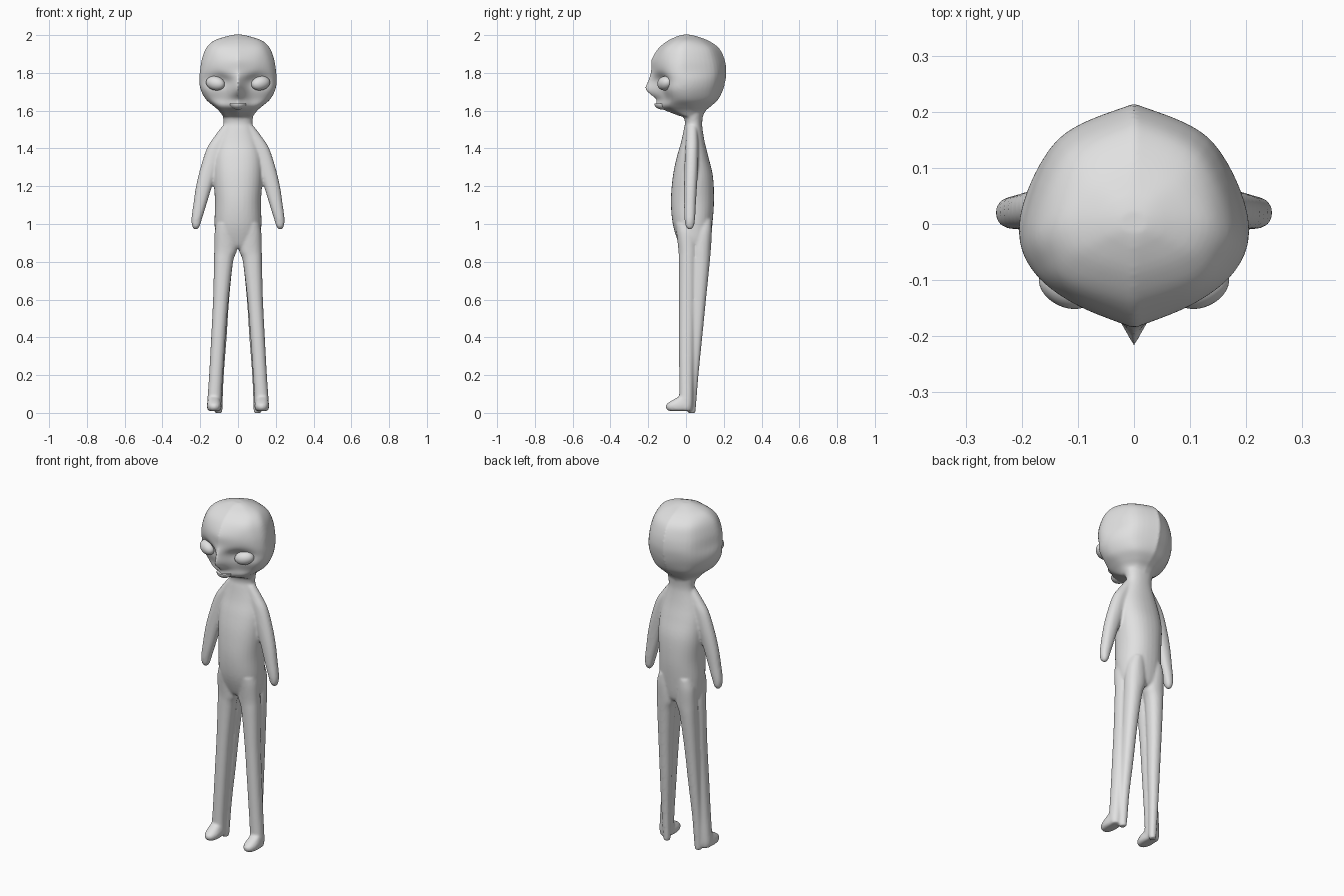
import bpy, bmesh, math
from mathutils import Vector, Matrix

if "Cube" in bpy.data.objects:
    bpy.data.objects.remove(bpy.data.objects["Cube"])

grey = bpy.data.materials.new("plain_grey")
grey.diffuse_color = (0.75, 0.75, 0.75, 1)
grey.use_nodes = True
grey.node_tree.nodes["Principled BSDF"].inputs["Base Color"].default_value = grey.diffuse_color


def spline(pts, steps):
    """Open Catmull-Rom curve through vectors of any length."""
    out = []
    for i in range(len(pts) - 1):
        a, b = pts[max(i - 1, 0)], pts[i]
        c, d = pts[i + 1], pts[min(i + 2, len(pts) - 1)]
        for s in range(steps):
            t = s / steps
            out.append([0.5 * (2 * q + (r - p) * t + (2 * p - 5 * q + 4 * r - w) * t * t
                               + (3 * q - p - 3 * r + w) * t ** 3)
                        for p, q, r, w in zip(a, b, c, d)])
    out.append(list(pts[-1]))
    return out


def loft(bm, loops):
    """Skin closed loops of points and cap both ends."""
    rings = [[bm.verts.new(p) for p in loop] for loop in loops]
    n = len(rings[0])
    faces = []
    for a, b in zip(rings, rings[1:]):
        for i in range(n):
            j = (i + 1) % n
            faces.append(bm.faces.new((a[i], a[j], b[j], b[i])))
    faces.append(bm.faces.new(rings[0][::-1]))
    faces.append(bm.faces.new(rings[-1]))
    bmesh.ops.recalc_face_normals(bm, faces=faces)


def limb(bm, rows, mirror=False, power=0.9):
    """Rows are z, x min, x max, y min, y max of rounded sections."""
    for side in ((1, -1) if mirror else (1,)):
        loops = []
        for z, x0, x1, y0, y1 in spline(rows, 5):
            loop = []
            for k in range(32):
                c, s = math.cos(math.tau * k / 32), math.sin(math.tau * k / 32)
                px = (x0 + x1) / 2 + (x1 - x0) / 2 * math.copysign(abs(c) ** power, c)
                py = (y0 + y1) / 2 + (y1 - y0) / 2 * math.copysign(abs(s) ** power, s)
                loop.append((side * px, py, z))
            loops.append(loop)
        loft(bm, loops)


def make_object(name, bm):
    mesh = bpy.data.meshes.new(name)
    bm.to_mesh(mesh)
    bm.free()
    mesh.materials.append(grey)
    for p in mesh.polygons:
        p.use_smooth = True
    ob = bpy.data.objects.new(name, mesh)
    bpy.context.collection.objects.link(ob)
    return ob


bm = bmesh.new()

# Torso and neck: z, half width, front, back
torso = [(0.87, .08, -.02, .11), (0.90, .115, -.04, .127), (1.0, .124, -.07, .14),
         (1.12, .122, -.08, .148), (1.25, .13, -.07, .143), (1.35, .125, -.05, .12),
         (1.43, .105, -.027, .1), (1.5, .082, -.012, .088), (1.54, .076, -.006, .086),
         (1.59, .085, -.02, .092), (1.64, .09, -.03, .1)]
limb(bm, [(z, -w, w, f, b) for z, w, f, b in torso])

# Arms tapering to blunt tips
limb(bm, [(0.972, .214, .232, .012, .03), (0.99, .202, .243, -.002, .042),
          (1.03, .19, .246, -.008, .048), (1.1, .168, .237, -.01, .052),
          (1.2, .137, .222, -.01, .058), (1.3, .1, .198, -.008, .064),
          (1.4, .06, .165, -.004, .066), (1.46, .03, .127, 0, .064),
          (1.52, .01, .082, .005, .06)], True)

# Legs: a round front column and a narrower rear ridge
limb(bm, [(0.012, .096, .158, -.035, .03), (0.04, .088, .163, -.038, .036),
          (0.1, .086, .16, -.036, .038), (0.2, .08, .153, -.036, .04),
          (0.4, .066, .142, -.037, .045), (0.6, .05, .132, -.037, .05),
          (0.8, .026, .127, -.038, .056), (0.86, .006, .126, -.04, .06),
          (0.95, .005, .124, -.05, .06), (1.0, .01, .115, -.055, .06)], True)
limb(bm, [(0.0, .09, .114, .02, .045), (0.015, .083, .121, .012, .051),
          (0.2, .075, .125, .018, .066), (0.4, .06, .124, .022, .086),
          (0.6, .047, .122, .026, .106), (0.8, .026, .12, .03, .126),
          (0.87, .005, .12, .03, .132), (0.96, .01, .116, .035, .137),
          (1.02, .02, .1, .04, .135)], True)

# Feet
limb(bm, [(0.01, .1, .152, -.09, .02), (0.02, .09, .162, -.104, .03),
          (0.04, .087, .165, -.107, .034), (0.058, .092, .162, -.088, .03),
          (0.085, .102, .156, -.04, .02)], True)

# Head: z, front y, cheek x/y, side x/y, rear corner x/y, back y
head = [(1.57, -.03, .04, -.015, .078, .03, .05, .075, .09),
        (1.60, -.11, .05, -.08, .10, .03, .06, .09, .105),
        (1.625, -.157, .055, -.115, .128, .03, .08, .11, .135),
        (1.66, -.16, .07, -.11, .168, .02, .11, .13, .172),
        (1.71, -.216, .06, -.13, .194, .02, .13, .14, .197),
        (1.76, -.202, .07, -.125, .202, .02, .135, .15, .21),
        (1.81, -.186, .10, -.142, .199, 0, .135, .15, .215),
        (1.87, -.183, .11, -.137, .19, 0, .13, .14, .206),
        (1.93, -.147, .105, -.112, .168, 0, .115, .12, .177),
        (1.97, -.098, .075, -.073, .128, .01, .085, .08, .122),
        (1.993, -.05, .035, -.035, .062, .01, .04, .045, .06),
        (2.002, -.02, .014, -.015, .025, .01, .015, .02, .025)]
loops = []
for z, yf, fx, fy, sx, sy, bx, by, yb in spline(head, 4):
    half = spline([(0, yf), (fx, fy), (.9 * sx, .6 * fy), (sx, sy), (bx, by), (0, yb)], 6)
    loops.append([(x, y, z) for x, y in half]
                 + [(-x, y, z) for x, y in half[-2:0:-1]])
loft(bm, loops)

# Fuse the overlapping volumes into one smooth skin
body = make_object("body", bm)
fuse = body.modifiers.new("fuse", 'REMESH')
fuse.mode = 'VOXEL'
fuse.voxel_size = 0.007
fuse.use_smooth_shade = True
soft = body.modifiers.new("soften", 'SMOOTH')
soft.factor = 0.5
soft.iterations = 5

# Slanted oval eyes
for side, name in ((1, "right_eye"), (-1, "left_eye")):
    bm = bmesh.new()
    bmesh.ops.create_uvsphere(bm, u_segments=32, v_segments=16, radius=1)
    m = (Matrix.Translation((side * .12, -.112, 1.745))
         @ Matrix.Rotation(side * .45, 4, 'Z') @ Matrix.Rotation(side * -.2, 4, 'Y')
         @ Matrix.Diagonal((.053, .036, .037, 1)))
    bmesh.ops.transform(bm, matrix=m, verts=bm.verts)
    make_object(name, bm)

# Lower lip: a half bowl with a flat top
bm = bmesh.new()
bmesh.ops.create_uvsphere(bm, u_segments=32, v_segments=16, radius=1)
cut = bmesh.ops.bisect_plane(bm, geom=bm.verts[:] + bm.edges[:] + bm.faces[:],
                             plane_co=(0, 0, .05), plane_no=(0, 0, 1), clear_outer=True)
bmesh.ops.holes_fill(bm, edges=[e for e in bm.edges if e.is_boundary])
bmesh.ops.transform(bm, verts=bm.verts, matrix=Matrix.Translation((0, -.12, 1.637))
                    @ Matrix.Diagonal((.044, .048, .032, 1)))
lip = make_object("mouth", bm)
bpy.context.view_layer.objects.active = lip
lip.select_set(True)
bpy.ops.object.shade_smooth_by_angle(angle=math.radians(40))
